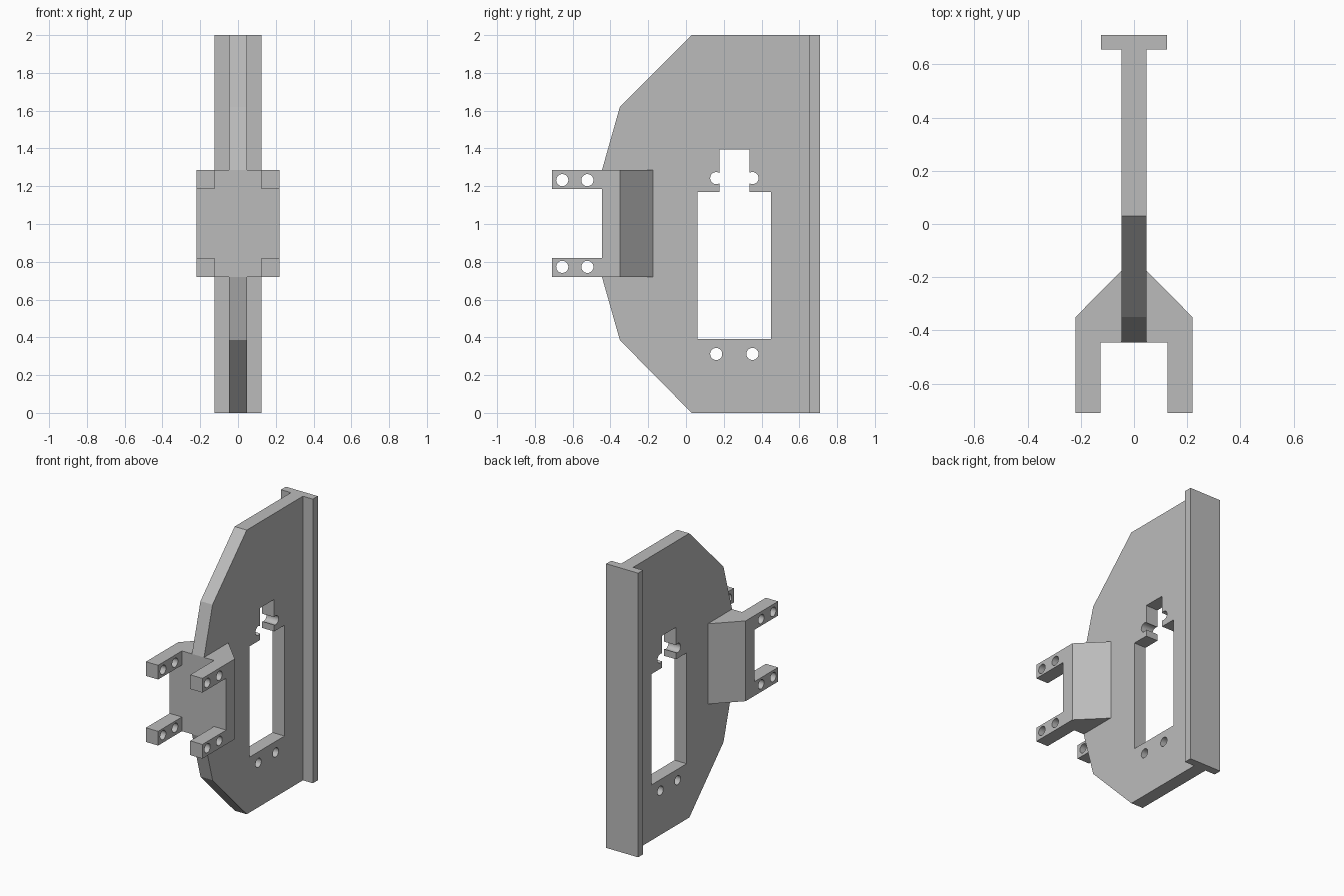
import bpy, bmesh, math
from mathutils import Vector

cube = bpy.data.objects.get("Cube")
if cube:
    bpy.data.objects.remove(cube, do_unlink=True)

grey = bpy.data.materials.new("plain_grey")
grey.use_nodes = True
GREY = (0.5, 0.5, 0.5, 1)
grey.diffuse_color = GREY
grey.node_tree.nodes["Principled BSDF"].inputs["Base Color"].default_value = GREY


def prism(name, outline, low, high, axis):
    """Extrude a flat outline: (y, z) points along x, or (x, y) points along z."""
    place = (lambda a, b, h: (h, a, b)) if axis == "x" else (lambda a, b, h: (a, b, h))
    bm = bmesh.new()
    face = bm.faces.new([bm.verts.new(place(a, b, low)) for a, b in outline])
    grown = bmesh.ops.extrude_face_region(bm, geom=[face])["geom"]
    moved = [v for v in grown if isinstance(v, bmesh.types.BMVert)]
    bmesh.ops.translate(bm, verts=moved, vec=Vector(place(0, 0, high - low)))
    bmesh.ops.recalc_face_normals(bm, faces=bm.faces)
    mesh = bpy.data.meshes.new(name)
    bm.to_mesh(mesh)
    bm.free()
    mesh.materials.append(grey)
    obj = bpy.data.objects.new(name, mesh)
    bpy.context.collection.objects.link(obj)
    return obj


def rect(a0, a1, b0, b1):
    return [(a0, b0), (a1, b0), (a1, b1), (a0, b1)]


def circle(y, z, radius=0.032, sides=32):
    turns = [2 * math.pi * i / sides for i in range(sides)]
    return [(y + radius * math.cos(t), z + radius * math.sin(t)) for t in turns]


def cut(obj, outline):
    """Cut an outline right through the part along x."""
    cutter = prism("cutter", outline, -0.5, 0.5, "x")
    cutter.hide_render = True
    mod = obj.modifiers.new("cut", "BOOLEAN")
    mod.operation, mod.solver, mod.object = "DIFFERENCE", "EXACT", cutter
    bpy.context.view_layer.objects.active = obj
    bpy.ops.object.modifier_apply(modifier=mod.name)
    bpy.data.objects.remove(cutter, do_unlink=True)


THICK, LOW, HIGH = 0.047, 0.72, 1.285
BACK, FRONT = -0.175, -0.445

# Upright web plate, notched where the clamp block sits
lower = [(0.655, 0), (0.03, 0), (-0.35, 0.385), (FRONT, LOW), (BACK, LOW)]
upper = [(BACK, HIGH), (FRONT, HIGH), (-0.35, 1.62), (0.03, 2), (0.655, 2)]
web = prism("web_plate", lower + upper, -THICK, THICK, "x")

# Stepped window and screw holes
cut(web, [(0.06, 0.39), (0.45, 0.39), (0.45, 1.17), (0.335, 1.17),
          (0.335, 1.395), (0.178, 1.395), (0.178, 1.17), (0.06, 1.17)])
for y in (0.16, 0.352):
    for z in (0.312, 1.243):
        cut(web, circle(y, z))

# Rear flange
prism("rear_flange", rect(-0.124, 0.124, 0.655, 0.71), 0, 2, "z")

# Clamp block with tapered back and forked front
side = [(0.125, FRONT), (0.125, -0.71), (0.22, -0.71), (0.22, -0.35), (THICK, BACK)]
clamp = prism("clamp_block", side + [(-x, y) for x, y in reversed(side)], LOW, HIGH, "z")
cut(clamp, rect(-0.9, FRONT, LOW + 0.1, HIGH - 0.1))
for y in (-0.655, -0.522):
    for z in (LOW + 0.053, HIGH - 0.053):
        cut(clamp, circle(y, z))
